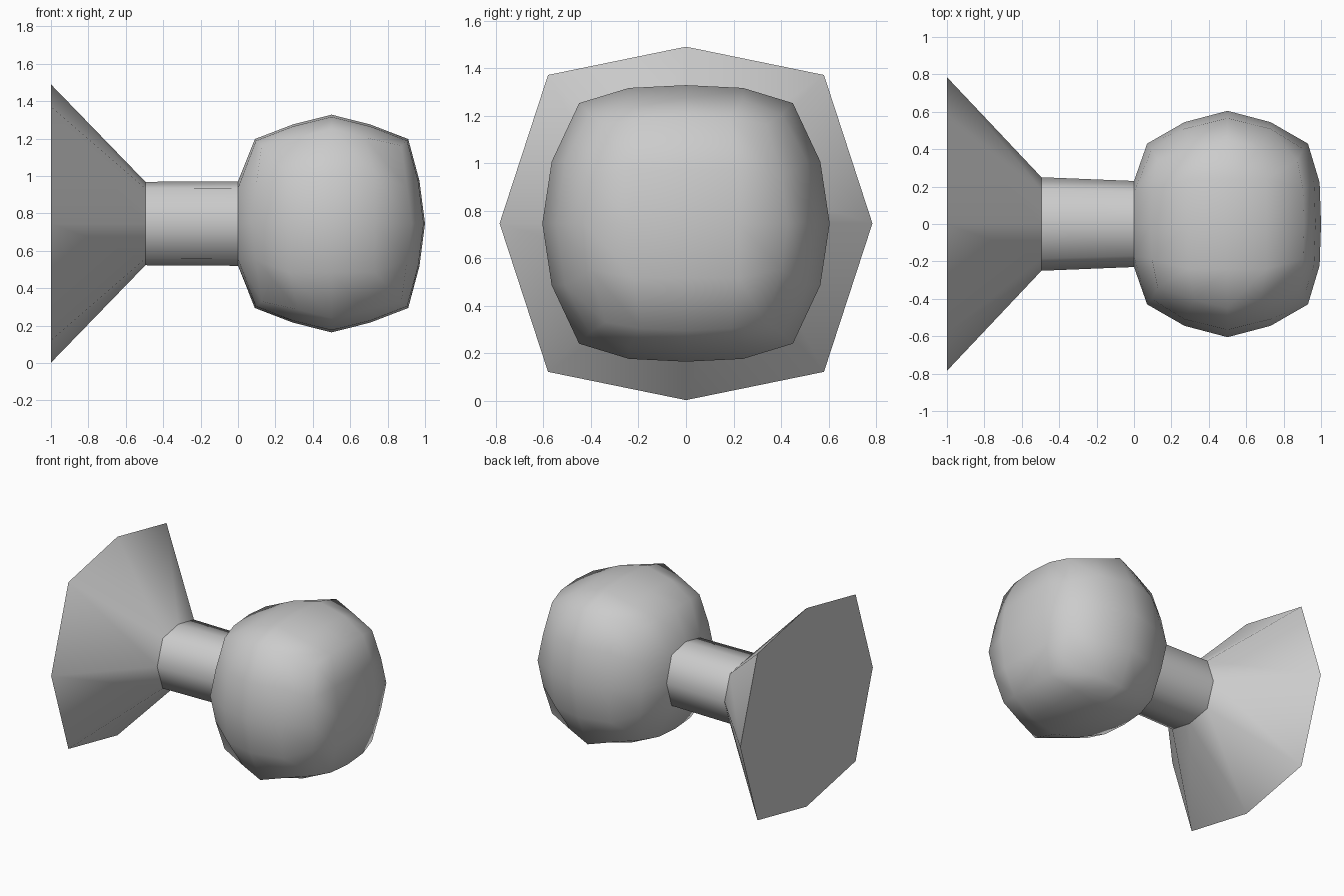
import bpy, bmesh

if "Cube" in bpy.data.objects:
    bpy.data.objects.remove(bpy.data.objects["Cube"])

CZ = 0.746          # height of the axis
DIAG = (0.74, 0.84)  # y and z share of the diagonal corners of each octagon


def finish(bm, name):
    bmesh.ops.recalc_face_normals(bm, faces=bm.faces)
    for f in bm.faces:
        f.smooth = True
    me = bpy.data.meshes.new(name)
    bm.to_mesh(me)
    bm.free()
    ob = bpy.data.objects.new(name, me)
    bpy.context.collection.objects.link(ob)
    return ob


def octagon(ry, rz):
    dy, dz = ry * DIAG[0], rz * DIAG[1]
    return [(ry, 0), (dy, dz), (0, rz), (-dy, dz),
            (-ry, 0), (-dy, -dz), (0, -rz), (dy, -dz)]


# Stem: flared octagonal foot and narrow neck
bm = bmesh.new()
rings = []
for x, ry, rz in [(-1, 0.785, 0.744), (-0.495, 0.25, 0.223), (0, 0.23, 0.226)]:
    rings.append([bm.verts.new((x, y, CZ + z)) for y, z in octagon(ry, rz)])
for a, b in zip(rings, rings[1:]):
    for n in range(8):
        m = (n + 1) % 8
        bm.faces.new((a[n], a[m], b[m], b[n]))
bm.faces.new(rings[0])
for ring in rings:
    for n in range(8):
        bm.edges.get((ring[n], ring[(n + 1) % 8])).smooth = False
finish(bm, "knob_stem")

# Ball: cube with a 4 x 4 grid per side, rounded by falloffs per axis
OUTER = (0.5, 0.605, 0.582)
INNER = (0.23, 0.24, 0.26)
FALL = {(0, 1): (1, 0.985, 0.86), (0, 2): (1, 0.94, 0.82),
        (1, 0): (1, 0.90, 0.71), (1, 2): (1, 0.935, 0.744),
        (2, 0): (1, 0.91, 0.776), (2, 1): (1, 0.98, 0.87)}
INNER_FALL = {(0, 1): 1, (0, 2): 0.9, (1, 0): 0.92,
              (1, 2): 1, (2, 0): 0.88, (2, 1): 1}


def rounded(p):
    idx = [round(c) for c in p]
    mag = [abs(i) for i in idx]
    out = []
    for a in range(3):
        others = [b for b in range(3) if b != a]
        both = all(mag[b] == 2 for b in others)
        v = 0
        if mag[a] == 2:
            v = OUTER[a] * (1.06 if both else 1)
            for b in others:
                v *= FALL[a, b][mag[b]]
        elif mag[a] == 1:
            v = INNER[a] * (0.85 if both else 1)
            for b in others:
                if mag[b] == 2:
                    v *= INNER_FALL[a, b]
        out.append(v if idx[a] >= 0 else -v)
    # Flat octagonal seat where the neck joins
    if idx[0] == -2 and mag[1] <= 1 and mag[2] <= 1:
        d = DIAG if mag[1] and mag[2] else (1, 1)
        out = [-0.5, idx[1] * 0.23 * d[0], idx[2] * 0.226 * d[1]]
    return (out[0] + 0.5, out[1], out[2] + CZ)


bm = bmesh.new()
bmesh.ops.create_cube(bm, size=4)
bmesh.ops.subdivide_edges(bm, edges=bm.edges[:], cuts=3, use_grid_fill=True)
seat = [f for f in bm.faces if f.calc_center_median().x < -1.9
        and max(abs(f.calc_center_median().y), abs(f.calc_center_median().z)) < 1]
bmesh.ops.delete(bm, geom=seat, context='FACES')
for v in bm.verts:
    v.co = rounded(v.co)
finish(bm, "knob_ball")
